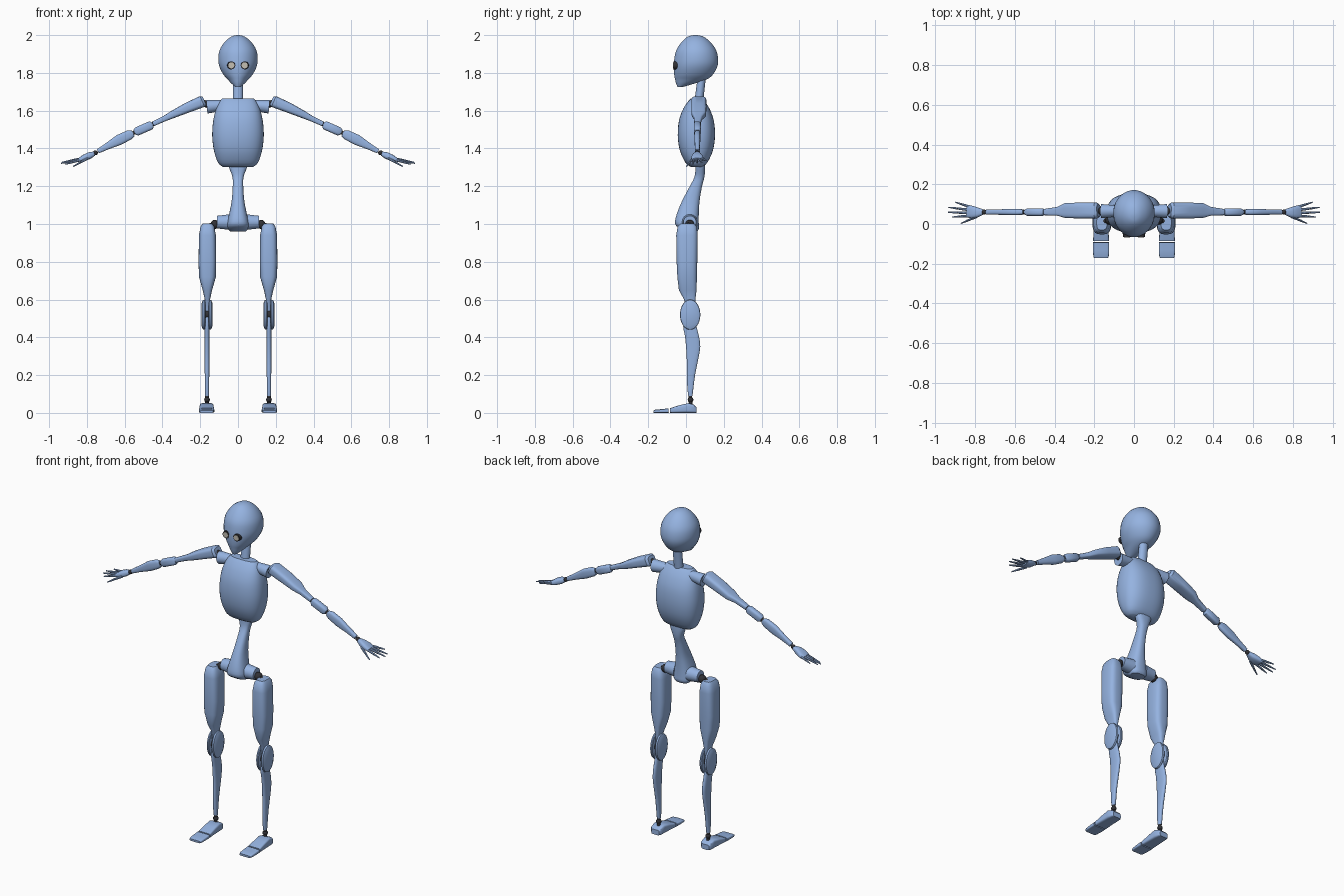
import bpy, bmesh, math
from mathutils import Vector


def material(name, rgb):
    m = bpy.data.materials.new(name)
    m.diffuse_color = (*rgb, 1)
    return m


BLUE = material("blue_shell", (0.30, 0.45, 0.75))
DARK = material("dark_joint", (0.03, 0.03, 0.035))
LENS = material("pale_lens", (0.55, 0.52, 0.45))


def finish(name, bm, mirror, mat, angle=35):
    bmesh.ops.recalc_face_normals(bm, faces=bm.faces)
    me = bpy.data.meshes.new(name)
    bm.to_mesh(me)
    bm.free()
    me.materials.append(mat)
    ob = bpy.data.objects.new(name, me)
    bpy.context.collection.objects.link(ob)
    bpy.ops.object.select_all(action='DESELECT')
    ob.select_set(True)
    bpy.context.view_layer.objects.active = ob
    bpy.ops.object.shade_smooth_by_angle(angle=math.radians(angle))
    if mirror:
        mod = ob.modifiers.new("mirror", 'MIRROR')
        mod.use_mirror_merge = False
    return ob


def catmull(a, b, c, d, t):
    return 0.5 * (2 * b + (c - a) * t + (2 * a - 5 * b + 4 * c - d) * t * t
                  + (3 * b - a - 3 * c + d) * t ** 3)


def loft(name, rings, n=24, p=2.0, steps=1, mirror=True, mat=BLUE):
    """Skin superelliptic rings (x, y, z, half width, half depth)."""
    if steps > 1:
        r, out = [rings[0]] + rings + [rings[-1]], []
        for i in range(1, len(r) - 2):
            for s in range(steps):
                out.append([catmull(*q, s / steps) for q in zip(*r[i - 1:i + 3])])
        rings = out + [rings[-1]]
    d = (Vector(rings[-1][:3]) - Vector(rings[0][:3])).normalized()
    if abs(d.z) > 0.8:
        u, v = Vector((1, 0, 0)), Vector((0, 1, 0))
    else:
        u = Vector((0, 0, 1)).cross(d).normalized()
        v = d.cross(u)
    bm = bmesh.new()
    loops = []
    for x, y, z, a, b in rings:
        loop = []
        for k in range(n):
            t = 2 * math.pi * (k + 0.5) / n
            c, s = math.cos(t), math.sin(t)
            pu = math.copysign(abs(c) ** (2 / p), c) * a
            pv = math.copysign(abs(s) ** (2 / p), s) * b
            loop.append(bm.verts.new(Vector((x, y, z)) + u * pu + v * pv))
        loops.append(loop)
    for l0, l1 in zip(loops, loops[1:]):
        for k in range(n):
            bm.faces.new((l0[k], l0[k - 1], l1[k - 1], l1[k]))
    bm.faces.new(loops[0])
    bm.faces.new(loops[-1])
    return finish(name, bm, mirror, mat)


def rod(name, a, b, r0, r1=None, n=16, **kw):
    r1 = r0 if r1 is None else r1
    return loft(name, [(*a, r0, r0), (*b, r1, r1)], n=n, **kw)


def ball(name, c, r, mat=DARK):
    bm = bmesh.new()
    bmesh.ops.create_uvsphere(bm, u_segments=16, v_segments=10, radius=r)
    bmesh.ops.translate(bm, verts=bm.verts, vec=c)
    return finish(name, bm, True, mat)


# Head: egg with a forward chin, (z, half width, front y, back y)
head = [(2.0, .008, .042, .058), (1.992, .035, .01, .092), (1.965, .070, -.022, .128),
        (1.92, .098, -.052, .16), (1.87, .105, -.063, .171), (1.83, .098, -.066, .165),
        (1.79, .077, -.063, .142), (1.765, .055, -.058, .11), (1.745, .036, -.053, .05),
        (1.725, .014, -.045, -.018)]
loft("head", [(0, (f + b) / 2, z, w, (b - f) / 2) for z, w, f, b in head],
     n=32, steps=3, mirror=False)

# Eyes
rod("eye_rim", (.035, -.03, 1.84), (.035, -.066, 1.84), .023, .021, n=24, mat=DARK)
rod("eye_lens", (.035, -.04, 1.84), (.035, -.068, 1.84), .016, n=24, mat=LENS)

# Neck
loft("neck", [(0, .062, 1.60, .027, .024), (0, .085, 1.79, .027, .022)], mirror=False)

# Rib cage
ribs = [(1.302, .080, .03), (1.325, .106, .058), (1.39, .128, .088), (1.47, .137, .099),
        (1.55, .131, .092), (1.61, .116, .070), (1.648, .097, .045), (1.665, .082, .028)]
loft("rib_cage", [(0, .055, z, a, b) for z, a, b in ribs], n=40, p=2.5, steps=3, mirror=False)

# Waist and pelvis, (z, half width, front y, back y)
waist = [(1.34, .055, .05, .10), (1.30, .048, .05, .102), (1.25, .030, .045, .098),
         (1.20, .028, .02, .085), (1.12, .034, -.022, .072), (1.05, .048, -.05, .068),
         (1.00, .058, -.058, .068), (.975, .054, -.03, .068), (.96, .042, .0, .06)]
loft("waist", [(0, (f + b) / 2, z, w, (b - f) / 2) for z, w, f, b in waist],
     p=2.5, steps=3, mirror=False)
rod("hip_socket", (.04, .02, 1.01), (.11, .02, 1.01), .042, .034, n=20)
rod("hip_joint", (.10, .02, 1.005), (.15, .015, .985), .018, mat=DARK)
ball("hip_ball", (.122, .02, .998), .024)

# Shoulders
rod("clavicle", (.06, .065, 1.63), (.165, .065, 1.62), .026, .036, n=20)
rod("shoulder_joint", (.155, .065, 1.63), (.195, .065, 1.645), .018, mat=DARK)

# Arms
loft("upper_arm", [(.178, .068, 1.652, .030, .024), (.19, .068, 1.648, .040, .031),
                   (.27, .068, 1.615, .040, .027), (.345, .068, 1.580, .038, .020),
                   (.385, .064, 1.560, .022, .015), (.45, .060, 1.530, .016, .013)], p=3.5)
loft("elbow", [(.452, .06, 1.527, .013, .015), (.462, .06, 1.522, .019, .023),
               (.535, .06, 1.490, .019, .023), (.547, .06, 1.485, .013, .015)], p=3)
rod("elbow_pin", (.43, .06, 1.537), (.575, .06, 1.473), .010, mat=DARK)
loft("forearm", [(.555, .06, 1.480, .012, .016), (.575, .06, 1.472, .016, .026),
                 (.63, .06, 1.445, .016, .028), (.69, .06, 1.413, .013, .018),
                 (.742, .06, 1.385, .013, .012)], p=2.8)
ball("wrist", (.755, .06, 1.377), .013)

# Hands
loft("palm", [(.760, .06, 1.373, .013, .011), (.785, .058, 1.363, .024, .018),
              (.815, .060, 1.350, .032, .017), (.840, .063, 1.340, .030, .010)], p=2.8)
fingers = [((.832, .088, 1.345), (.900, .110, 1.335)), ((.838, .072, 1.343), (.935, .084, 1.326)),
           ((.838, .056, 1.341), (.937, .059, 1.321)), ((.834, .041, 1.339), (.915, .035, 1.316)),
           ((.795, .036, 1.348), (.872, .003, 1.305))]
for i, (a, b) in enumerate(fingers):
    a, b = Vector(a), Vector(b)
    m = a.lerp(b, .5)
    rod(f"finger_base_{i}", a, m, .0075, .006, n=8)
    ball(f"finger_joint_{i}", m, .0055)
    rod(f"finger_tip_{i}", a.lerp(b, .53), b, .006, .003, n=8)

# Thighs, (z, half width, front y, back y)
thigh = [(1.002, .026, -.03, .045), (.985, .037, -.045, .058), (.94, .045, -.052, .062),
         (.80, .047, -.05, .060), (.72, .045, -.046, .058), (.65, .025, -.038, .056),
         (.60, .014, -.01, .050), (.53, .012, .0, .045)]
loft("thigh", [(.162, (f + b) / 2, z, w, (b - f) / 2) for z, w, f, b in thigh], p=3.2)

# Knees: two side plates around a barrel
for side in (-1, 1):
    loft("knee_plate", [(.164 + side * o, .022, .52, a, b) for o, a, b in
                        ((.009, .050, .076), (.013, .054, .080), (.022, .052, .078),
                         (.029, .036, .060))], n=32)
rod("knee_barrel", (.14, .022, .52), (.188, .022, .52), .03, mat=DARK)

# Shins
shin = [(.53, .010, .0, .045), (.46, .012, -.015, .055), (.41, .013, -.006, .068),
        (.35, .013, .0, .076), (.28, .013, .004, .064), (.20, .012, .004, .048),
        (.12, .011, .008, .038), (.09, .010, .012, .034)]
loft("shin", [(.164, (f + b) / 2, z, w, (b - f) / 2) for z, w, f, b in shin], p=2.6, steps=2)
rod("ankle", (.164, .022, .11), (.164, .025, .04), .010, mat=DARK)
ball("ankle_ball", (.164, .024, .07), .015)

# Feet: (y, half width, top z)
foot = [(.055, .026, .030), (.045, .034, .042), (.015, .037, .052), (-.03, .038, .042),
        (-.085, .040, .025)]
loft("foot", [(.166, y, t / 2, w, t / 2) for y, w, t in foot], p=5)
toes = [(-.092, .041, .024), (-.13, .041, .020), (-.162, .039, .017), (-.172, .035, .013)]
loft("toes", [(.166, y, t / 2, w, t / 2) for y, w, t in toes], p=5)
